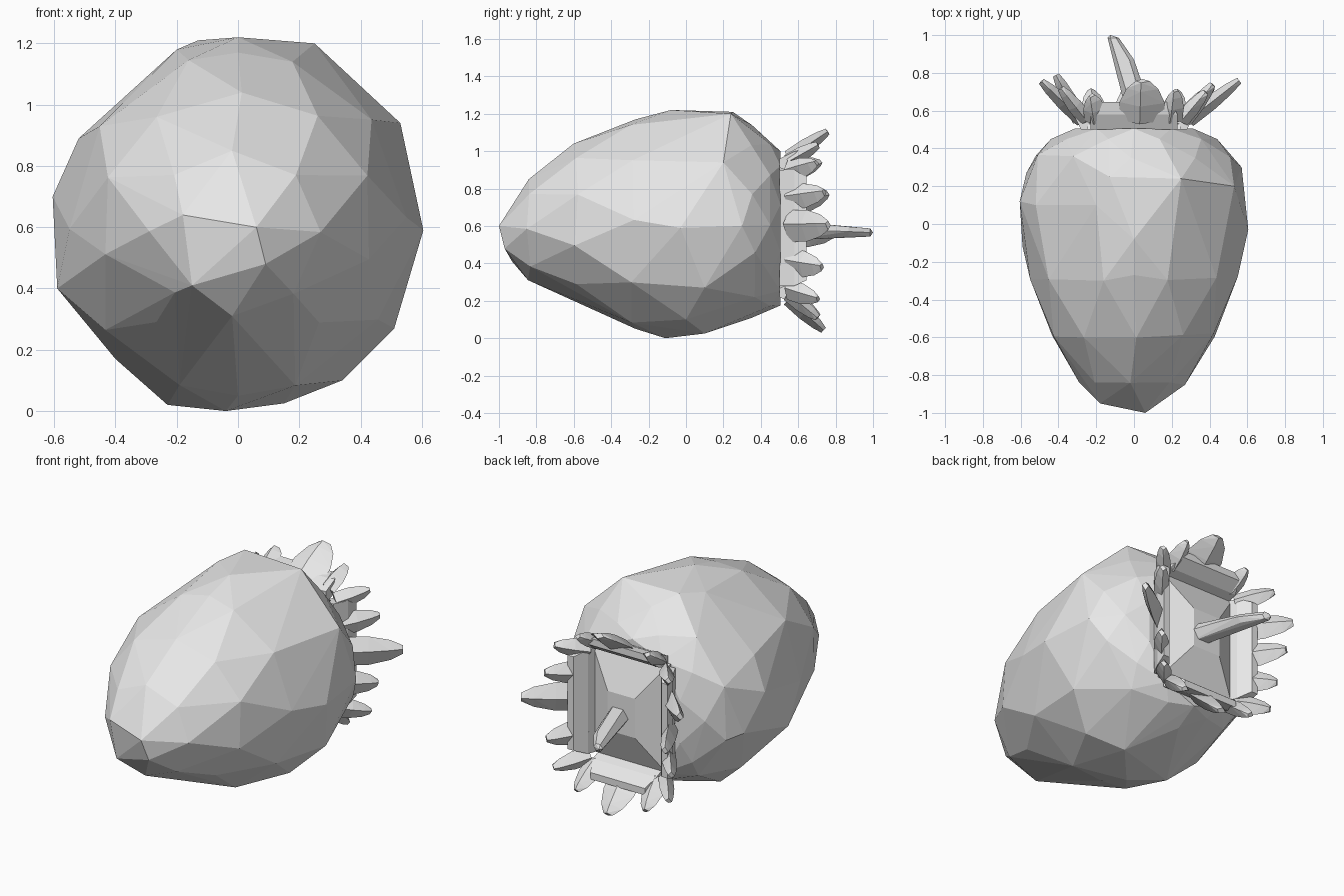
import bpy, bmesh, random
from math import sin, cos, radians, pi
from mathutils import Vector

random.seed(11)
cube = bpy.data.objects.get("Cube")
if cube:
    bpy.data.objects.remove(cube, do_unlink=True)

grey = bpy.data.materials.new("plain_grey")
grey.use_nodes = True
grey.diffuse_color = (0.8, 0.8, 0.8, 1)
grey.node_tree.nodes["Principled BSDF"].inputs["Base Color"].default_value = (0.8, 0.8, 0.8, 1)


def hull(name, points):
    """Flat-faced solid wrapped around a handful of points."""
    bm = bmesh.new()
    for p in points:
        bm.verts.new(p)
    bmesh.ops.convex_hull(bm, input=bm.verts[:])
    bmesh.ops.delete(bm, geom=[v for v in bm.verts if not v.link_faces], context='VERTS')
    bmesh.ops.dissolve_limit(bm, angle_limit=radians(1), verts=bm.verts[:], edges=bm.edges[:])
    bmesh.ops.recalc_face_normals(bm, faces=bm.faces[:])
    mesh = bpy.data.meshes.new(name)
    bm.to_mesh(mesh)
    bm.free()
    mesh.materials.append(grey)
    obj = bpy.data.objects.new(name, mesh)
    bpy.context.collection.objects.link(obj)


def ring(y, left, right, low, high, sides, phase, wobble=0.0):
    """Oval loop of points facing along the berry, optionally uneven."""
    cx, cz = (left + right) / 2, (low + high) / 2
    rx, rz = (right - left) / 2, (high - low) / 2
    pts = []
    for i in range(sides):
        a = radians(phase) + 2 * pi * i / sides + random.uniform(-wobble, wobble)
        pts.append(Vector((cx + rx * cos(a), y + random.uniform(-wobble, wobble) * 0.3,
                           cz + rz * sin(a))))
    return pts


# Berry body: uneven widest loop, with rings towards the blunt tip and the shoulder
body = [Vector(p) for p in (
    (0, -0.08, 1.22), (0.25, 0.24, 1.2), (0.53, 0.2, 0.94), (0.605, -0.03, 0.59),
    (0.51, 0.1, 0.27), (0.34, 0.0, 0.1), (0.15, 0.1, 0.025), (-0.04, -0.11, 0),
    (-0.23, 0.0, 0.02), (-0.4, 0.05, 0.17), (-0.59, -0.12, 0.4), (-0.605, 0.12, 0.7),
    (-0.52, 0.1, 0.89), (-0.2, 0.1, 1.18), (0.57, 0.3, 0.6), (-0.57, 0.27, 0.5),
    (-0.13, 0.25, 1.21))]
body += [Vector(p) for p in ((0.06, -1, 0.6), (0.09, -0.97, 0.48),
                             (-0.18, -0.95, 0.64), (-0.15, -0.93, 0.41))]
body += ring(-0.84, -0.29, 0.27, 0.31, 0.85, 8, 45, 0.04)
body += ring(-0.59, -0.45, 0.45, 0.21, 1.04, 10, 18, 0.04)
body += ring(-0.29, -0.55, 0.55, 0.05, 1.17, 10, 0, 0.04)
body += ring(-0.27, -0.54, 0.54, 0.05, 1.17, 4, 90)
body += ring(0.36, -0.54, 0.53, 0.11, 1.14, 10, 18, 0.04)
body += ring(0.45, -0.44, 0.44, 0.15, 1.06, 10, 0)
body += ring(0.505, -0.33, 0.33, 0.175, 1.0, 10, 18)
hull("berry_body", body)

# Raised floor inside the leaf crown
C = Vector((0, 0.5, 0.59))
Y = Vector((0, 1, 0))
floor = []
for depth, half in ((0.0, 0.25), (0.03, 0.24), (0.11, 0.09)):
    floor += [C + Vector((sx * half, depth, sz * half * 1.3)) for sx in (-1, 1) for sz in (-1, 1)]
hull("crown_floor", floor)

# Tapered, slightly bent stem
stem = []
for x, y, z, rx, rz in ((0.04, 0.55, 0.575, 0.07, 0.06), (0.0, 0.74, 0.575, 0.045, 0.03),
                        (-0.05, 0.87, 0.57, 0.05, 0.03), (-0.11, 0.985, 0.565, 0.03, 0.025)):
    stem += ring(y, x - rx, x + rx, z - rz, z + rz, 6, 0)
stem.append(Vector((-0.125, 1.0, 0.565)))
hull("stem", stem)


def leaf(name, root, out, side, length, lean, width):
    """Chunky folded leaf with a blunt point."""
    along = (out * cos(lean) + Y * sin(lean)).normalized()
    side = (side - along * side.dot(along)).normalized()
    up = along.cross(side)
    pts = []
    for t, w, thick in ((0, 1.0, 0.04), (0.45, 1.0, 0.04), (0.8, 0.7, 0.03), (1, 0.3, 0.018)):
        c = root + along * length * t
        pts += [c + side * w * width, c - side * w * width,
                c + up * thick + side * 0.01, c - up * thick]
    hull(name, pts)


# Crown: an outward-leaning wall per side, with leaves as (offset, length, lean, half width)
sides = (
    ("top", Vector((0, 0, 1)), 0.34, 0.23,
     ((-0.2, 0.18, 60, 0.055), (-0.04, 0.25, 56, 0.12), (0.2, 0.16, 55, 0.06))),
    ("left", Vector((1, 0, 0)), 0.25, 0.31,
     ((0.3, 0.2, 48, 0.055), (0.16, 0.24, 52, 0.065), (0.01, 0.34, 38, 0.085),
      (-0.18, 0.23, 50, 0.07), (-0.33, 0.21, 48, 0.055))),
    ("bottom", Vector((0, 0, -1)), 0.34, 0.21,
     ((-0.2, 0.2, 52, 0.065), (0, 0.25, 48, 0.1), (0.2, 0.2, 50, 0.065))),
    ("right", Vector((-1, 0, 0)), 0.25, 0.31,
     ((-0.3, 0.22, 50, 0.055), (-0.14, 0.3, 43, 0.075), (0.03, 0.27, 62, 0.07),
      (0.18, 0.22, 50, 0.065), (0.33, 0.2, 48, 0.055))))
for label, out, reach, span, leaves in sides:
    across = out.cross(Y)
    wall = []
    for depth, inner, outer, shrink in ((0, -0.04, 0.03, 0), (0.08, -0.01, 0.07, 0),
                                        (0.145, 0.04, 0.08, 0.03)):
        wall += [C + Y * depth + across * s * (span - shrink) + out * (reach + o)
                 for s in (-1, 1) for o in (inner, outer)]
    hull("crown_wall_" + label, wall)
    for i, (s, length, lean, width) in enumerate(leaves):
        fan = (out + across * s * 1.2).normalized()
        leaf("leaf_%s_%d" % (label, i + 1),
             C + out * (reach + 0.04 - abs(s) * 0.12) + across * s + Y * 0.05,
             fan, across, length, radians(lean), width)
